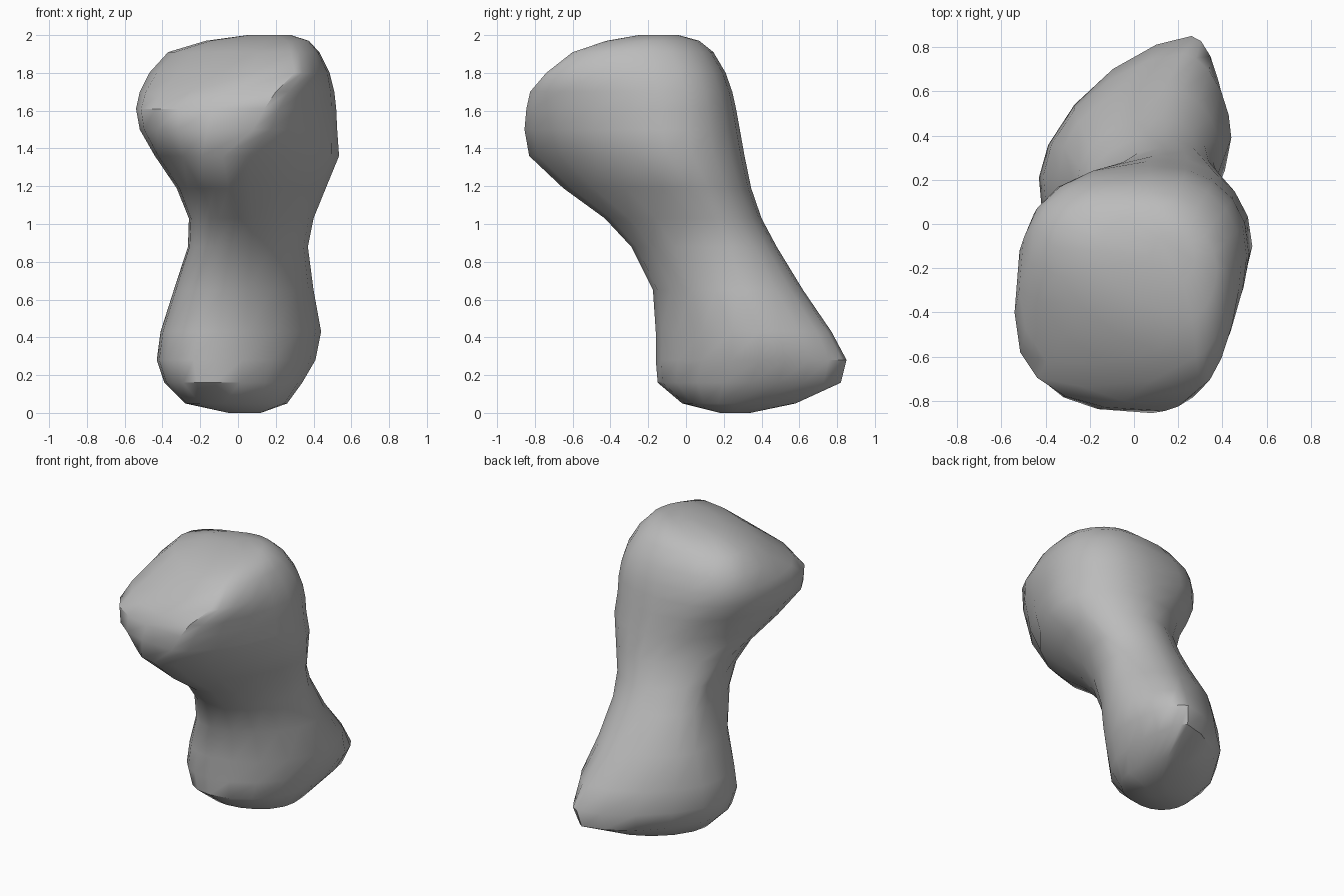
import bpy
import bmesh
import math

# Remove the default object
default_cube = bpy.data.objects.get("Cube")
if default_cube:
    bpy.data.objects.remove(default_cube, do_unlink=True)

SEGMENTS_PER_QUARTER = 5

# Horizontal cross-sections, bottom to top. Each one gives its height, its four
# outermost points as x, y (right, back, left, front) and how full the arcs
# between them are (2 is an ellipse, 1 a straight line)
FOOT_SECTIONS = [
    (0, (.12, .25), (.05, .34), (-.05, .25), (.03, .18), (1.7, 1.7, 1.7, 1.7)),
    (.05, (.26, .25), (.16, .58), (-.28, .18), (-.08, -.02), (2.1, 1.7, 2.2, 1.9)),
    (.16, (.34, .34), (.24, .82), (-.39, .2), (-.12, -.15), (2, 1.6, 2.3, 1.9)),
    (.28, (.41, .39), (.26, .85), (-.43, .21), (-.12, -.16), (1.9, 1.6, 2.4, 1.8)),
    (.43, (.44, .39), (.22, .77), (-.41, .22), (-.1, -.16), (1.8, 1.7, 2.4, 1.8)),
    (.65, (.4, .28), (.14, .62), (-.34, .22), (-.08, -.175), (1.9, 2.1, 2.4, 1.8)),
    (.88, (.37, .2), (.11, .48), (-.265, .16), (-.04, -.29), (1.9, 2, 2.5, 1.75)),
]
HEAD_SECTIONS = [
    (1.03, (.4, .14), (.1, .4), (-.26, .1), (-.02, -.43), (1.8, 1.8, 2.2, 1.65)),
    (1.19, (.465, .02), (.12, .345), (-.325, -.04), (-.05, -.65), (2, 1.6, 1.8, 1.55)),
    (1.36, (.535, -.1), (.1, .31), (-.44, -.24), (-.08, -.83), (2.1, 1.8, 2, 1.55)),
    (1.5, (.525, -.13), (.07, .285), (-.52, -.38), (.08, -.855), (2.2, 2.2, 2.6, 1.5)),
    (1.61, (.52, -.14), (.07, .265), (-.54, -.4), (.14, -.845), (2.3, 2.7, 2.6, 1.5)),
    (1.7, (.51, -.15), (.07, .245), (-.52, -.3), (.2, -.825), (2.3, 2.8, 2.2, 1.55)),
    (1.8, (.485, -.17), (.07, .21), (-.47, -.18), (.3, -.74), (2.3, 2.8, 1.9, 1.6)),
    (1.91, (.43, -.2), (.07, .145), (-.37, -.1), (.28, -.6), (2.2, 2.3, 1.8, 1.9)),
    (1.97, (.375, -.2), (.12, .07), (-.17, -.12), (.26, -.42), (1.8, 1.8, 1.7, 1.8)),
    (2, (.28, -.14), (.18, -.04), (.05, -.14), (.2, -.25), (1.7, 1.7, 1.7, 1.7)),
]


def section_outline(section):
    """Join the four outermost points with rounded quarter arcs."""
    height, *corners, fullness = section
    points = []
    for quarter in range(4):
        start, end = corners[quarter], corners[(quarter + 1) % 4]
        power = 2 / fullness[quarter]
        for step in range(SEGMENTS_PER_QUARTER):
            angle = math.pi / 2 * step / SEGMENTS_PER_QUARTER
            a = math.cos(angle) ** power
            b = math.sin(angle) ** power
            # Every arc runs between a sideways point and a front/back point
            if quarter % 2 == 0:
                side, tip, side_weight, tip_weight = start, end, a, b
            else:
                side, tip, side_weight, tip_weight = end, start, b, a
            x = tip[0] + (side[0] - tip[0]) * side_weight
            y = side[1] + (tip[1] - side[1]) * tip_weight
            points.append((x, y, height))
    return points


def loft(name, sections, material):
    """Skin the cross-sections into one closed body."""
    bm = bmesh.new()
    rings = [[bm.verts.new(p) for p in section_outline(s)] for s in sections]
    for lower, upper in zip(rings, rings[1:]):
        count = len(lower)
        for i in range(count):
            j = (i + 1) % count
            bm.faces.new((lower[i], lower[j], upper[j], upper[i]))
    bm.faces.new(list(reversed(rings[0])))
    bm.faces.new(rings[-1])
    bmesh.ops.recalc_face_normals(bm, faces=bm.faces)
    mesh = bpy.data.meshes.new(name)
    bm.to_mesh(mesh)
    bm.free()
    mesh.materials.append(material)
    body = bpy.data.objects.new(name, mesh)
    bpy.context.collection.objects.link(body)
    return body


# Plain grey stone colour
grey = bpy.data.materials.new("stone_grey")
grey.use_nodes = True
colour = (0.5, 0.5, 0.5, 1.0)
grey.diffuse_color = colour
grey.node_tree.nodes["Principled BSDF"].inputs["Base Color"].default_value = colour

# Leaning boulder: wide foot, narrow waist, overhanging head
boulder = loft("leaning_boulder", FOOT_SECTIONS + HEAD_SECTIONS, grey)

# Smooth surface with crisp hard edges
bpy.ops.object.select_all(action="DESELECT")
boulder.select_set(True)
bpy.context.view_layer.objects.active = boulder
bpy.ops.object.shade_smooth_by_angle(angle=math.radians(40))
